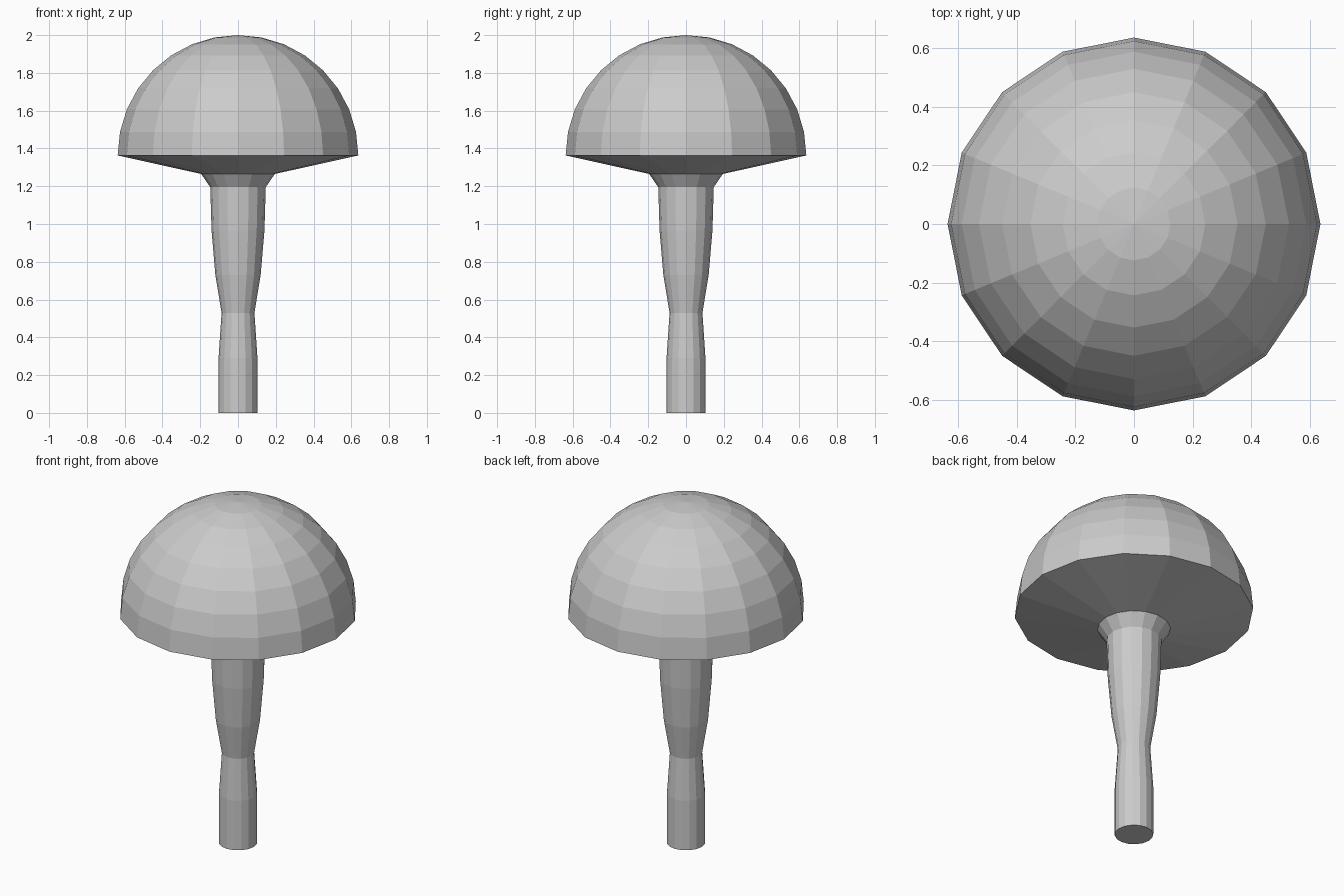
import bpy, bmesh, math

if "Cube" in bpy.data.objects:
    bpy.data.objects.remove(bpy.data.objects["Cube"])

SIDES = 16
grey = bpy.data.materials.new("plain grey")
grey.diffuse_color = (0.6, 0.6, 0.6, 1)
grey.use_nodes = True
grey.node_tree.nodes["Principled BSDF"].inputs["Base Color"].default_value = grey.diffuse_color


def lathe(name, profile):
    """Spin a (radius, z) profile, bottom to top, round z; close flat ends."""
    bm = bmesh.new()
    rings = []
    for r, z in profile:
        if r == 0:
            rings.append([bm.verts.new((0, 0, z))] * SIDES)
        else:
            rings.append([bm.verts.new((r * math.cos(a), r * math.sin(a), z))
                          for a in (math.tau * i / SIDES for i in range(SIDES))])
    for low, high in zip(rings, rings[1:]):
        for i in range(SIDES):
            j = (i + 1) % SIDES
            bm.faces.new(dict.fromkeys((low[i], low[j], high[j], high[i])))
    if profile[0][0] > 0:
        bm.faces.new(rings[0][::-1])
    bmesh.ops.recalc_face_normals(bm, faces=bm.faces)
    mesh = bpy.data.meshes.new(name)
    bm.to_mesh(mesh)
    bm.free()
    mesh.materials.append(grey)
    ob = bpy.data.objects.new(name, mesh)
    bpy.context.collection.objects.link(ob)
    return ob


# Mushroom: waisted stem, flared collar, shallow gills, hemispherical cap
CAP_R, RIM_Z = 0.637, 1.363
stem = [(0.103, 0), (0.103, 0.29), (0.087, 0.53), (0.12, 0.73),
        (0.14, 0.965), (0.147, 1.195)]
collar = [(0.195, 1.265)]
dome = [(CAP_R * math.cos(a), RIM_Z + CAP_R * math.sin(a))
        for a in (math.pi / 2 * k / 8 for k in range(8))]
lathe("mushroom", stem + collar + dome + [(0, RIM_Z + CAP_R)])
